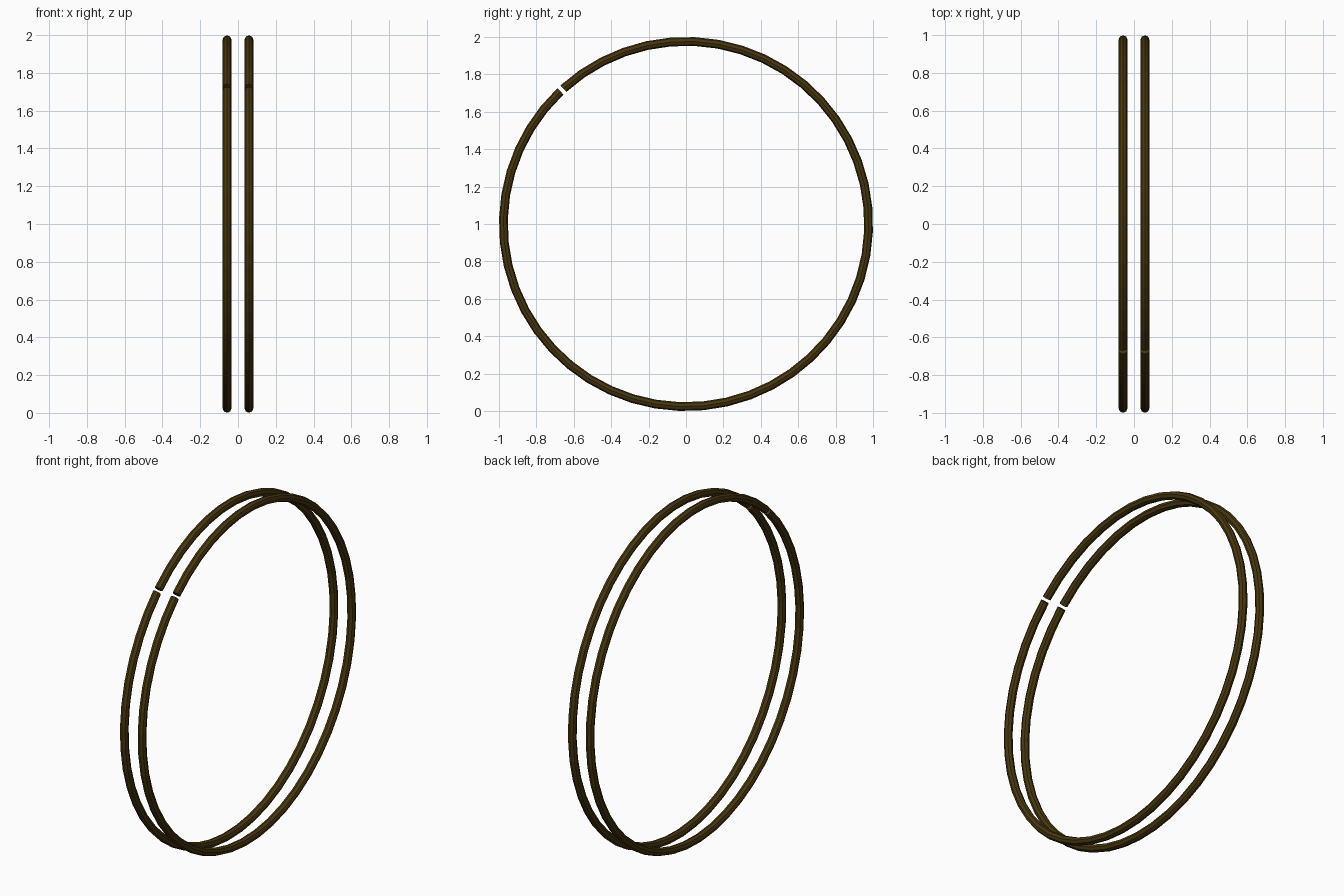
import bpy, bmesh, math

if "Cube" in bpy.data.objects:
    bpy.data.objects.remove(bpy.data.objects["Cube"])

TUBE, RADIUS, OFFSET = 0.0235, 0.9765, 0.058   # tube radius, ring radius, distance from centre
SIDES, STEPS = 8, 48
GAP_ANGLE, GAP = math.radians(132.8), 0.022    # small split in each ring

mat = bpy.data.materials.new("dark_bronze")
mat.diffuse_color = (0.065, 0.038, 0.005, 1)
mat.use_nodes = True
mat.node_tree.nodes["Principled BSDF"].inputs["Base Color"].default_value = mat.diffuse_color


def split_ring(name, x0):
    bm = bmesh.new()
    loops = []
    # sweep an octagonal section around the x axis, leaving the gap open
    for i in range(STEPS + 1):
        a = GAP_ANGLE + GAP / 2 + (2 * math.pi - GAP) * i / STEPS
        loop = []
        for j in range(SIDES):
            t = 2 * math.pi * j / SIDES
            r = RADIUS + TUBE * math.cos(t)
            loop.append(bm.verts.new((x0 + TUBE * math.sin(t), r * math.cos(a), 1 + r * math.sin(a))))
        loops.append(loop)
    for l0, l1 in zip(loops, loops[1:]):
        for j in range(SIDES):
            k = (j + 1) % SIDES
            bm.faces.new((l0[j], l0[k], l1[k], l1[j]))
    # end caps
    bm.faces.new(loops[0])
    bm.faces.new(loops[-1])
    bmesh.ops.recalc_face_normals(bm, faces=bm.faces)
    me = bpy.data.meshes.new(name)
    bm.to_mesh(me)
    bm.free()
    me.materials.append(mat)
    ob = bpy.data.objects.new(name, me)
    bpy.context.collection.objects.link(ob)


split_ring("left_ring", -OFFSET)
split_ring("right_ring", OFFSET)
